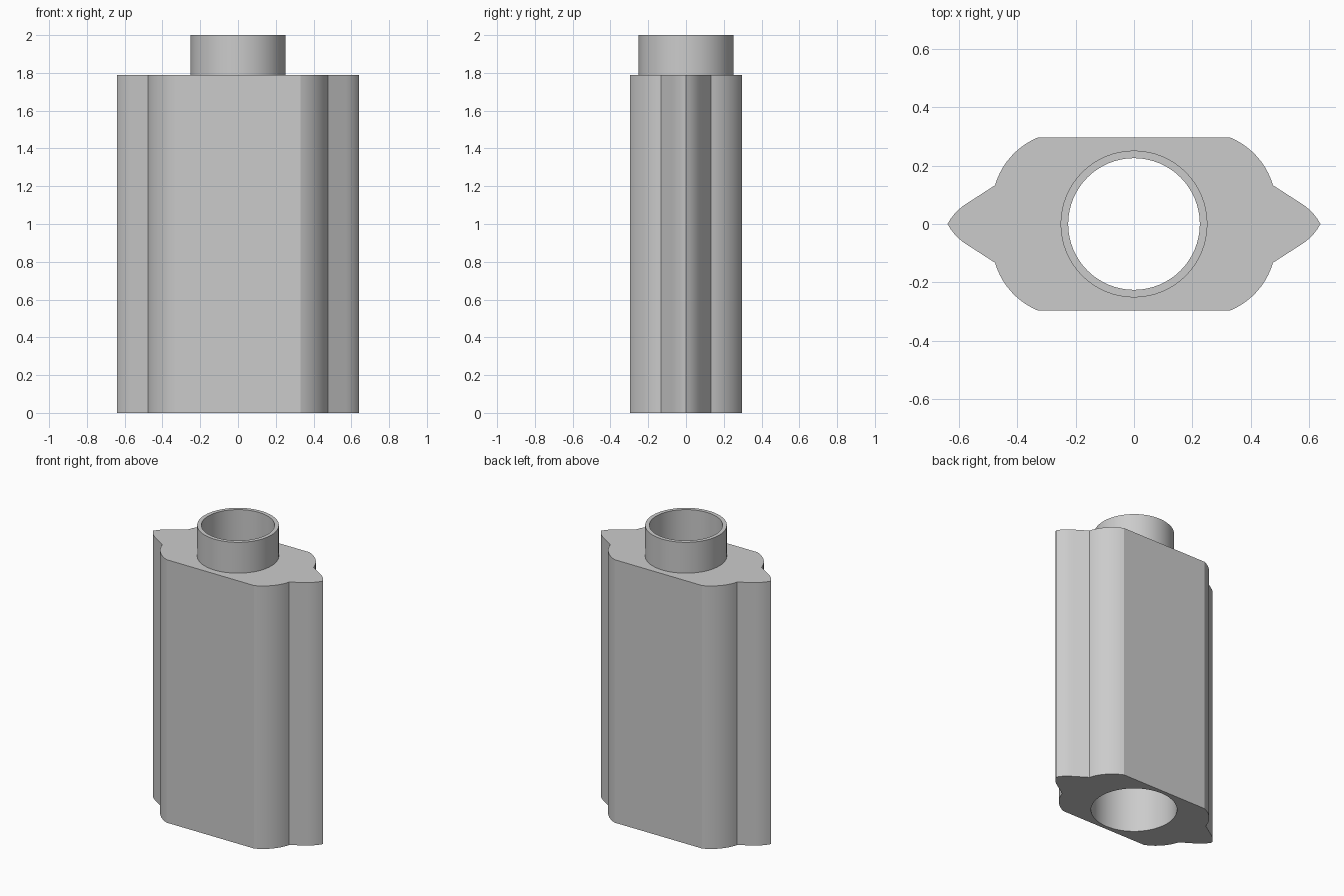
import bpy
import bmesh
from math import sin, cos, pi, radians
from mathutils import Vector

cube = bpy.data.objects.get("Cube")
if cube:
    bpy.data.objects.remove(cube, do_unlink=True)

BODY_TOP = 1.79
SIDES = 64

grey = bpy.data.materials.new("plain grey")
grey.use_nodes = True
colour = (0.6, 0.6, 0.6, 1)
grey.diffuse_color = colour
grey.node_tree.nodes["Principled BSDF"].inputs["Base Color"].default_value = colour


def arc(a, b, bulge, steps):
    """Shallow arc from a to b, bowed out to the right of travel by bulge."""
    a, b = Vector(a), Vector(b)
    d = b - a
    radius = (d.length ** 2 / 4 + bulge ** 2) / (2 * bulge)
    out = Vector((d.y, -d.x)).normalized()
    centre = (a + b) / 2 + out * (bulge - radius)
    start, angle = a - centre, (a - centre).angle(b - centre)
    side = (b - centre - start * cos(angle)) / sin(angle)
    return [centre + start * cos(angle * i / steps) + side * sin(angle * i / steps)
            for i in range(steps + 1)]


# Quarter outline: pointed fin, notch, rounded shoulder; mirrored to all sides
fin = arc((0.64, 0), (0.57, 0.073), 0.007, 5)
shoulder = arc((0.477, 0.133), (0.33, 0.297), 0.025, 10)
quarter = fin + shoulder
half = quarter + [Vector((-p.x, p.y)) for p in reversed(quarter)]
outline = half + [Vector((p.x, -p.y)) for p in reversed(half[1:-1])]

bm = bmesh.new()


def ring(points, z):
    return [bm.verts.new((x, y, z)) for x, y in points]


def circle(r, z):
    return ring([(r * cos(2 * pi * i / SIDES), r * sin(2 * pi * i / SIDES))
                 for i in range(SIDES)], z)


def wall(low, high):
    for i in range(len(low)):
        j = (i + 1) % len(low)
        bm.faces.new((low[i], low[j], high[j], high[i]))


def cap(*loops):
    edges = [bm.edges.get((l[i - 1], l[i])) for l in loops for i in range(len(l))]
    bmesh.ops.triangle_fill(bm, use_beauty=True, edges=edges)


# Outer wall of the body
base, top = ring(outline, 0), ring(outline, BODY_TOP)
wall(base, top)

# Bore, inner shoulder and neck as one turned profile
profile = [(0.27, 0), (0.27, 1.7), (0.226, 1.7), (0.226, 2), (0.252, 2), (0.252, BODY_TOP)]
rings = [circle(r, z) for r, z in profile]
for low, high in zip(rings, rings[1:]):
    wall(low, high)

# Flat ends between the outline and the round openings
cap(base, rings[0])
cap(top, rings[-1])
bmesh.ops.recalc_face_normals(bm, faces=bm.faces)

mesh = bpy.data.meshes.new("necked_body")
bm.to_mesh(mesh)
bm.free()
mesh.materials.append(grey)
body = bpy.data.objects.new("necked_body", mesh)
bpy.context.collection.objects.link(body)
bpy.context.view_layer.objects.active = body
body.select_set(True)
bpy.ops.object.shade_smooth_by_angle(angle=radians(25))
